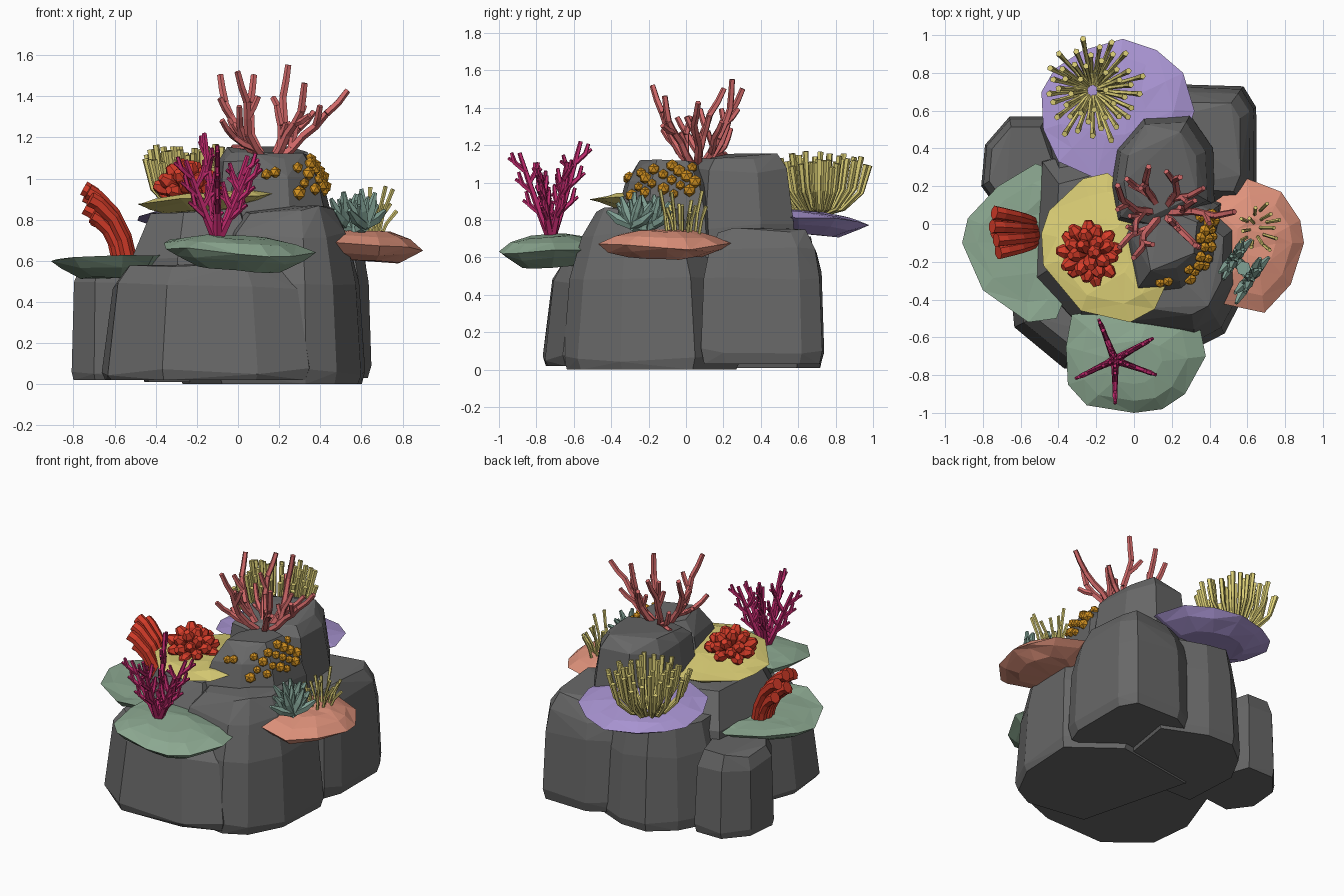
import bpy, bmesh, math, random
from mathutils import Vector as V
from mathutils.bvhtree import BVHTree

if "Cube" in bpy.data.objects:
    bpy.data.objects.remove(bpy.data.objects["Cube"])

random.seed(7)
R = random.uniform
COL = {"rock_grey": (.138, .138, .138), "sage_green": (.26, .39, .28), "soft_yellow": (.71, .62, .18),
       "lilac": (.40, .30, .65), "salmon": (.74, .29, .2), "coral_pink": (.64, .14, .14),
       "bright_red": (.67, .045, .022), "magenta": (.52, .022, .15), "orange": (.66, .29, .015),
       "sea_teal": (.22, .36, .30)}
MAT = {}
for k, c in COL.items():
    MAT[k] = bpy.data.materials.new(k)
    MAT[k].diffuse_color = (*c, 1)


def finish(name, bm, mat):
    bmesh.ops.recalc_face_normals(bm, faces=bm.faces)
    me = bpy.data.meshes.new(name)
    bm.to_mesh(me)
    bm.free()
    me.materials.append(MAT[mat])
    ob = bpy.data.objects.new(name, me)
    bpy.context.collection.objects.link(ob)
    return ob


def rock(name, poly, rings):
    """Convex boulder: footprint scaled about its middle at several heights."""
    bm = bmesh.new()
    cx = sum(p[0] for p in poly) / len(poly)
    cy = sum(p[1] for p in poly) / len(poly)
    for i, (z, s) in enumerate(rings):
        for x, y in poly:
            k = s * R(.985, 1.0)
            dz = R(-.02, .02) if 0 < i else 0
            bm.verts.new((cx + (x - cx) * k, cy + (y - cy) * k, z + dz))
    res = bmesh.ops.convex_hull(bm, input=bm.verts)
    bmesh.ops.delete(bm, geom=list({v for v in res["geom_interior"] + res["geom_unused"]
                                    if isinstance(v, bmesh.types.BMVert)}), context='VERTS')
    bmesh.ops.dissolve_limit(bm, angle_limit=.06, verts=bm.verts, edges=bm.edges)
    return finish(name, bm, "rock_grey")


def shelf(name, mat, poly, rim, top, bottom, tilt=(0, 0)):
    """Faceted plate: thin rim, slightly domed top, deeper underside."""
    bm = bmesh.new()
    n = len(poly)
    cx = sum(p[0] for p in poly) / n
    cy = sum(p[1] for p in poly) / n

    def ring(s, z, j):
        return [bm.verts.new((cx + (x - cx) * s, cy + (y - cy) * s,
                z + (x - cx) * s * tilt[0] + (y - cy) * s * tilt[1] + R(-j, j))) for x, y in poly]
    rs = [ring(.55, bottom, .006), ring(.85, bottom * .45 + rim * .55, .008), ring(1, rim, .014),
          ring(.75, rim * .4 + top * .6, .009), ring(.4, top, .005)]
    for a, b in zip(rs, rs[1:]):
        for i in range(n):
            j = (i + 1) % n
            bm.faces.new((a[i], a[j], b[j], b[i]))
    bm.faces.new(rs[0][::-1])
    bm.faces.new(rs[-1])
    bmesh.ops.triangulate(bm, faces=bm.faces)
    finish(name, bm, mat)


def tube(bm, pts, radii, sides=5):
    pts = [V(p) for p in pts]
    u, prev = None, None
    for i, p in enumerate(pts):
        d = (pts[min(i + 1, len(pts) - 1)] - pts[max(i - 1, 0)]).normalized()
        if u is None:
            u = d.orthogonal()
        u = (u - d * u.dot(d)).normalized()
        w = d.cross(u)
        ring = []
        for k in range(sides):
            a = math.tau * k / sides
            ring.append(bm.verts.new(p + (u * math.cos(a) + w * math.sin(a)) * radii[i]))
        if prev:
            for k in range(sides):
                j = (k + 1) % sides
                bm.faces.new((prev[k], prev[j], ring[j], ring[k]))
        else:
            bm.faces.new(ring[::-1])
        prev = ring
    bm.faces.new(prev)


# Boulders
rock("front_left_boulder", [(-.67, -.25), (-.64, -.55), (-.37, -.77), (.1, -.76), (.35, -.66), (.4, 0),
     (0, .3), (-.5, .2)], [(.02, .96), (.06, 1), (.48, .89), (.57, .76)])
rock("front_right_boulder", [(-.1, -.6), (.33, -.66), (.48, -.58), (.6, -.35), (.62, .05), (.3, .3), (-.3, .2)],
     [(0, .95), (.06, 1), (.5, .92), (.72, .76), (.85, .58)])
rock("middle_boulder", [(-.54, -.3), (-.3, -.56), (.1, -.55), (.2, .2), (-.1, .45), (-.5, .35)],
     [(.3, 1), (.62, .95), (.84, .68)])
rock("back_right_boulder", [(.1, .1), (.6, .08), (.65, .2), (.65, .62), (.58, .73), (.25, .74), (0, .6),
     (-.1, .2)], [(.03, .95), (.1, 1), (.5, .96), (.64, .88), (.74, .72)])
rock("back_middle_boulder", [(-.2, .73), (-.36, .6), (-.47, .4), (-.45, .0), (.2, 0), (.3, .6), (0, .73)],
     [(.01, .96), (.06, 1), (.5, .92), (.7, .8)])
rock("back_left_boulder", [(-.81, .2), (-.79, .42), (-.66, .57), (-.46, .57), (-.3, .1), (-.7, .05)],
     [(.02, .95), (.06, 1), (.48, .94), (.56, .78)])
peak = rock("peak_back_boulder", [(-.13, .2), (-.1, .4), (.05, .57), (.3, .58), (.42, .4), (.43, .1), (.1, -.05),
            (-.1, 0)], [(.6, 1), (.76, 1), (1.07, .87), (1.14, .7)])
brow = rock("peak_front_boulder", [(-.06, -.05), (0, -.37), (.25, -.34), (.42, -.2), (.45, .1), (.1, .25)],
            [(.7, 1.05), (.86, 1), (.99, .85), (1.11, .55)])

# Shelf plates
shelf("left_shelf", "sage_green", [(-.91, -.1), (-.88, .03), (-.72, .2), (-.52, .32), (-.4, .27), (-.33, 0),
      (-.33, -.3), (-.41, -.5), (-.56, -.52), (-.8, -.35)], .62, .615, .52, (.03, 0))
shelf("front_shelf", "sage_green", [(-.36, -.65), (-.35, -.85), (-.25, -.96), (0, -1), (.15, -.98), (.27, -.9),
      (.38, -.7), (.34, -.5), (.1, -.42), (-.33, -.48)], .655, .715, .56, (-.06, .06))
shelf("upper_shelf", "soft_yellow", [(-.49, -.05), (-.45, .07), (-.27, .24), (-.14, .27), (.02, .15), (.13, -.1),
      (.17, -.32), (.11, -.45), (-.02, -.52), (-.28, -.46), (-.48, -.22)], .895, .925, .84, (.07, -.05))
shelf("back_shelf", "lilac", [(-.49, .7), (-.42, .82), (-.27, .92), (-.06, .98), (.12, .92), (.26, .8), (.32, .6),
      (.24, .35), (.05, .26), (-.2, .24), (-.4, .33), (-.48, .5)], .815, .85, .73, (0, -.10))
shelf("right_shelf", "salmon", [(.6, .24), (.78, .17), (.88, .02), (.9, -.1), (.83, -.32), (.69, -.47), (.41, -.41),
      (.36, -.2), (.4, .1)], .67, .745, .6, (-.07, .01))


# Branching coral on the peak
def grow(bm, p, d, ln, r, depth):
    d = d.normalized()
    m = p + d * ln * .5
    e = m + (d + V((0, 0, .3))).normalized() * ln * .5
    tube(bm, [p, m, e], [r, r * .95, r * .85])
    if depth:
        side = d.cross(V((R(-1, 1), R(-1, 1), R(-.3, .3)))).normalized()
        grow(bm, e, d * .8 + side * .4 + V((0, 0, .45)), ln * .95, r * .9, depth - 1)
        grow(bm, m, d * .8 - side * .7 + V((0, 0, .2)), ln * .7, r * .85, depth - 1)


bm = bmesh.new()
for i in range(6):
    a = math.tau * i / 6 + R(-.2, .2)
    out = V((math.cos(a), .85 * math.sin(a), 0))
    grow(bm, V((.15, .06, 1.09)) + out * .04, out * .85 + V((0, 0, .65 + .3 * (i % 2))),
         R(.15, .18), .023, 2)
finish("branching_coral", bm, "coral_pink")

# Five upright fans of the feathery coral
bm = bmesh.new()
base = V((-.1, -.72, .69))
for deg, h in ((112, .53), (30, .42), (-20, .36), (270, .47), (205, .40)):
    a = math.radians(deg)
    out = V((math.cos(a), math.sin(a), 0))

    def at(t):
        return base + out * (.17 * t ** .9) + V((0, 0, h * t))
    tube(bm, [at(t) for t in (0, .3, .65, 1)], [.024, .019, .016, .012])
    for i, t in enumerate((.18, .3, .42, .54, .66, .78)):
        s = 1 if i % 2 else -1
        p = at(t)
        q = p + out * (.045 * s + .015) + V((0, 0, .05))
        e = q + out * .018 * s + V((0, 0, .085 - .04 * t))
        tube(bm, [p, q, e], [.014, .014, .010])
        tube(bm, [q, q + out * .035 * s + V((0, 0, .025))], [.011, .009])
finish("feathery_coral", bm, "magenta")

# Curving red tubes on the left shelf: a tall row and a short row
bm = bmesh.new()
for y, k, sx in ((-.13, .9, 0), (-.075, 1.0, .01), (-.02, 1.05, 0), (.04, .95, -.01),
                 (-.1, .66, -.04), (-.04, .78, -.05), (.03, .62, -.04)):
    f = (y + .04)
    p = V((-.53 + sx, -.04 + f * .6, .59))
    tube(bm, [p, p + V((-.03, f * .2, .13)) * k, p + V((-.085, f * .4, .24)) * k,
              p + V((-.165, f * .6, .32)) * k, p + V((-.21, f * .7, .345)) * k],
         [.034, .033, .033, .036, .038], 7)
finish("tube_coral", bm, "bright_red")

# Red knobbly dome: clubs radiating from one centre
bm = bmesh.new()
c = V((-.235, -.15, .92))
for i in range(24):
    z = 1 - (i + .5) / 24
    a = i * 2.39996
    q = math.sqrt(1 - z * z)
    d = V((q * math.cos(a), q * math.sin(a), z))
    s = V((d.x * .165, d.y * .165, d.z * .165)) * R(.92, 1.06)
    tube(bm, [c, c + s * .55, c + s * .85, c + s * 1.06], [.015, .034, .039, .02], 6)
finish("knobbly_coral", bm, "bright_red")

# Orange pebbles stuck on the side of the peak
trees = []
for ob in (peak, brow):
    trees.append(BVHTree.FromPolygons([v.co for v in ob.data.vertices], [p.vertices[:] for p in ob.data.polygons]))
bm = bmesh.new()
spots = [(-92, 1.02), (-85, 1.03)] + [(-66 + 72 * (i * .618 % 1), .93 + .16 * i / 17) for i in range(18)]
for deg, z in spots:
    a = math.radians(deg)
    d = V((math.cos(a), math.sin(a), 0))
    o = V((.15, .04, z)) + d
    hits = [h for h in (t.ray_cast(o, -d) for t in trees) if h[0]]
    if hits:
        p = min(hits, key=lambda h: h[3])[0]
        ret = bmesh.ops.create_icosphere(bm, subdivisions=1, radius=R(.026, .038))
        bmesh.ops.translate(bm, verts=ret["verts"], vec=p + d * .008)
finish("pebble_coral", bm, "orange")

# Anemone tentacles on the back shelf: out, then up
bm = bmesh.new()
c = V((-.22, .71, .83))
for i in range(46):
    a = i * 2.39996
    r = .05 + .23 * math.sqrt((i + .5) / 46) * R(.85, 1.05)
    d = V((math.cos(a), math.sin(a), 0))
    h = R(.28, .34) - .5 * max(0, r - .17)
    tube(bm, [c + d * .03, c + d * r * .5 + V((0, 0, .03)), c + d * r * .85 + V((0, 0, h * .45)),
              c + d * r + V((0, 0, h))], [.010, .011, .013, .017], 5)
finish("anemone", bm, "soft_yellow")

# Thin grass-like tubes on the right shelf
bm = bmesh.new()
for i in range(13):
    a = i * 2.39996
    r = .1 * math.sqrt((i + .5) / 13)
    p = V((.65 + r * math.cos(a) * .6, -.02 + r * math.sin(a), .72))
    d = V((math.cos(a) * .06 + .02, math.sin(a) * .04, 0))
    h = R(.12, .3)
    tube(bm, [p, p + d * .35 + V((0, 0, h * .5)), p + d + V((0, 0, h))], [.009, .009, .011], 5)
finish("sea_grass", bm, "soft_yellow")

# Teal finger fans on a stalk: two long rows of thick fingers
bm = bmesh.new()
root = V((.58, -.235, .71))
tube(bm, [root, root + V((0, 0, .05)), root + V((0, 0, .1))], [.04, .035, .04], 6)
along = V((.58, .81, 0)).normalized()
across = V((.81, -.58, 0))
for cx, cy, k in ((.53, -.18, 1), (.615, -.285, 1.15)):
    b = V((cx, cy, .77))
    tube(bm, [root + V((0, 0, .04)), b], [.03, .03], 6)
    for i in range(7):
        t = math.radians(-75 + 25 * i)
        d = along * math.sin(t) * k + V((0, 0, math.cos(t) + .15))
        ln = R(.125, .145)
        s = .018 * (-1) ** i
        tube(bm, [b, b + d * ln * .55 + across * s * .5, b + d * ln + across * s + V((0, 0, .02))],
             [.024, .027, .010], 5)
        tube(bm, [b + d * ln * .4, b + d * ln * .7 - across * s * 1.3 + V((0, 0, .03))], [.02, .008], 5)
finish("finger_coral", bm, "sea_teal")

for m in bpy.data.materials:
    if m.users and not m.is_grease_pencil:
        m.use_nodes = True
        m.node_tree.nodes["Principled BSDF"].inputs["Base Color"].default_value = m.diffuse_color
